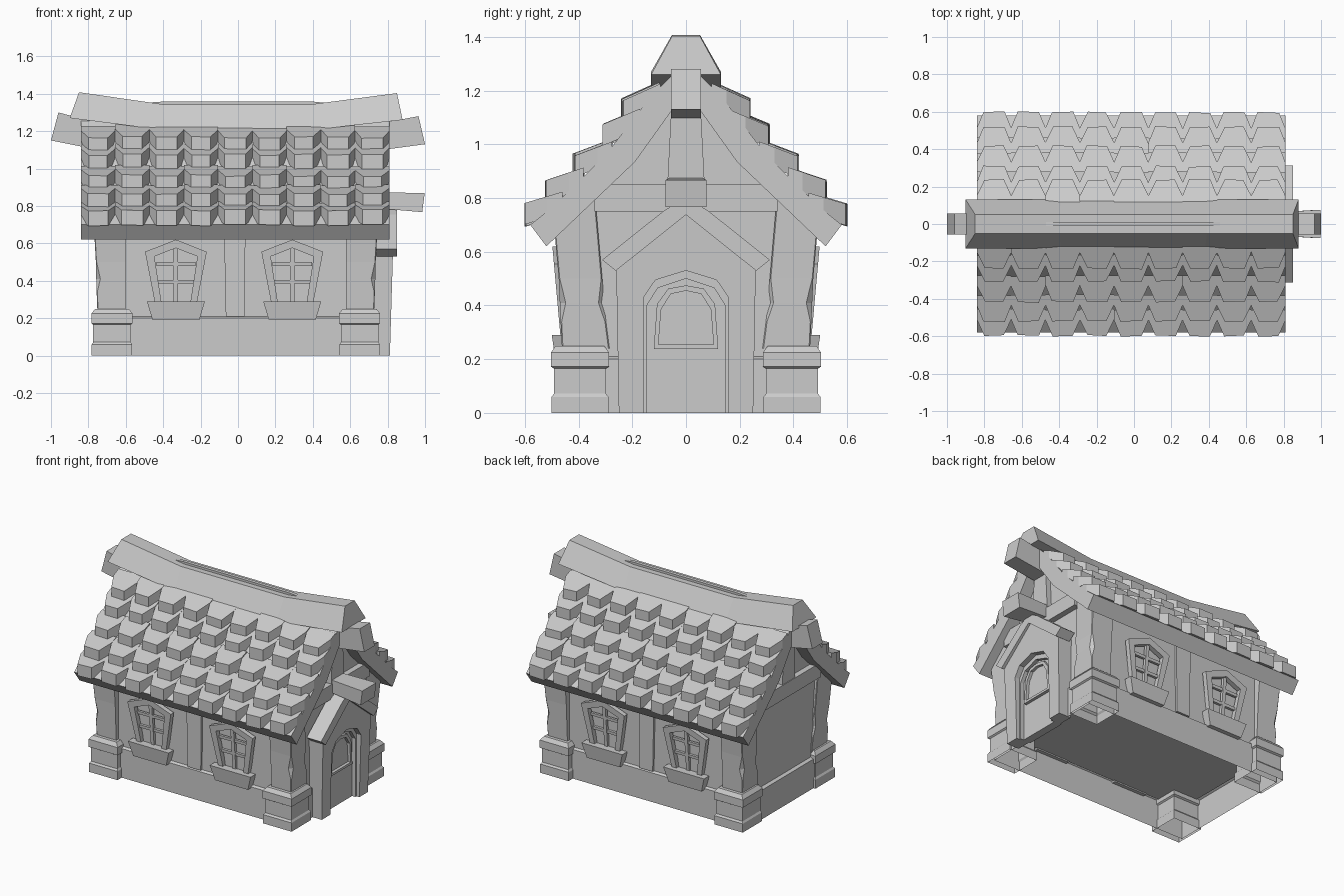
import bpy, bmesh, random

if "Cube" in bpy.data.objects:
    bpy.data.objects.remove(bpy.data.objects["Cube"])

random.seed(4)
X0 = -0.012  # symmetry centre of the house body along x


def finish(name, bm, open_test=None):
    bmesh.ops.recalc_face_normals(bm, faces=bm.faces)
    bm.normal_update()
    if open_test:
        bmesh.ops.delete(bm, geom=[f for f in bm.faces if open_test(f)], context='FACES')
    me = bpy.data.meshes.new(name)
    bm.to_mesh(me)
    bm.free()
    ob = bpy.data.objects.new(name, me)
    bpy.context.collection.objects.link(ob)
    return ob


def loft(bm, rings, cap=True):
    vs = [[bm.verts.new(p) for p in r] for r in rings]
    n = len(vs[0])
    for a, b in zip(vs, vs[1:]):
        for i in range(n):
            bm.faces.new((a[i], a[(i + 1) % n], b[(i + 1) % n], b[i]))
    if cap:
        bm.faces.new(vs[0])
        bm.faces.new(vs[-1])


def prism(name, pts, axis, a, b, open_test=None, lean=None):
    """Extrude a (y,z) profile along x, or an (x,z) profile along y."""
    put = (lambda p, t: (t, p[0], p[1])) if axis == 'x' else (lambda p, t: (p[0], t, p[1]))
    bm = bmesh.new()
    loft(bm, [[put(p, t) for p in pts] for t in (a, b)])
    if lean:
        for v in bm.verts:
            v.co.y += lean(v.co.z)
    return finish(name, bm, open_test)


def rect_stack(name, cx, cy, levels, cap):
    """Stacked rectangles (half x, half y, z), open at the bottom."""
    bm = bmesh.new()
    loft(bm, [[(cx - hx, cy - hy, z), (cx + hx, cy - hy, z), (cx + hx, cy + hy, z), (cx - hx, cy + hy, z)]
              for hx, hy, z in levels])
    top = levels[-1][2]
    return finish(name, bm, lambda f: all(v.co.z < 1e-4 for v in f.verts) or
                  (not cap and all(abs(v.co.z - top) < 1e-4 for v in f.verts)))


def box(name, x, y, z):
    return prism(name, [(y[0], z[0]), (y[1], z[0]), (y[1], z[1]), (y[0], z[1])], 'x', *x)


def sym(half):
    """Right half of a profile, from bottom to centre top, mirrored to both sides."""
    return half + [(-a, b) for a, b in reversed(half) if a > 1e-6]


def band(outer, inner):
    """Arch-shaped band, open at the bottom, from two half profiles."""
    return sym(outer) + list(reversed(sym(inner)))


# Foundation skirt and wall body, closed underneath at the top of the skirt
rect_stack("foundation", X0, 0, [(.755, .455, 0), (.755, .455, .2), (.735, .44, .21)], False)
prism("walls", sym([(.44, .2), (.44, .71), (.19, .96), (0, 1.22)]), 'x', X0 - .735, X0 + .735,
      lambda f: f.normal.z > .3)

# Stone corner pillars with chipped timber posts
for sx in (-1, 1):
    for sy in (-1, 1):
        rect_stack("corner_pillar", X0 + sx * .662, sy * .395,
                   [(.108, .106, 0), (.108, .106, .06), (.1, .096, .072), (.1, .096, .165),
                    (.11, .108, .172), (.11, .108, .225), (.09, .09, .25)], True)
        bm = bmesh.new()
        rings = []
        for xo, yo, yi, zo, zi, chip in ((.74, .462, .285, .24, .24, .004), (.744, .467, .298, .34, .34, .004),
                                         (.746, .47, .304, .41, .41, .022), (.748, .474, .312, .5, .5, .004),
                                         (.758, .49, .34, .68, .82, .004)):
            rings.append([(X0 + sx * x, sy * y, z) for x, y, z in
                          ((.59, yi, zi), (xo - chip, yi, zi), (xo, yi + chip, zi), (xo, yo - chip, zo),
                           (xo - chip, yo, zo), (.59, yo, zo))])
        loft(bm, rings)
        finish("corner_post", bm)

# Long-side centre posts and windows
for s in (-1, 1):
    prism("wall_post", [(-.065, .21), (.035, .21), (.04, .7), (-.075, .7)], 'y', s * .43, s * .455)
    for cx in (-.332, .29):
        lean = lambda z: s * (z - .29) * .09
        at = lambda pts: [(cx + a, b) for a, b in pts]
        prism("window_frame", at(band([(.11, .27), (.165, .555), (0, .62)],
                                      [(.075, .27), (.115, .53), (0, .575)])), 'y', s * .435, s * .468, lean=lean)
        prism("window_upright", at([(-.012, .28), (.012, .28), (.012, .585), (-.012, .585)]),
              'y', s * .435, s * .455, lean=lean)
        for z in (.385, .48):
            prism("window_crossbar", at([(-.105, z), (.105, z), (.105, z + .02), (-.105, z + .02)]),
                  'y', s * .435, s * .452, lean=lean)
        prism("window_box", at([(-.125, .19), (.125, .19), (.155, .29), (-.155, .29)]),
              'y', s * .43, s * .485, lean=lambda z: s * (z - .19) * .15)

# Gable timbers at both ends
for sx in (-1, 1):
    box("tie_beam", (X0 + sx * .72, X0 + sx * .775), (-.34, .34), (.75, .85))
    prism("king_post", [(-.07, .84), (.07, .84), (.055, 1.13), (-.055, 1.13)], 'x', X0 + sx * .72, X0 + sx * .77)

# Ridge beam and short beam above the door
prism("ridge_beam", [(-1, 1.15), (-.7, 1.09), (.7, 1.09), (1, 1.13), (.965, 1.28), (.7, 1.23),
                     (-.7, 1.23), (-.96, 1.3)], 'y', -.056, .056)
bm = bmesh.new()
loft(bm, [[(x, -w, zb), (x, w, zb), (x + dx, w, zt), (x + dx, -w, zt)]
          for x, dx, w, zb, zt in ((.72, 0, .06, .79, .875), (.985, .013, .076, .767, .868))])
finish("door_beam", bm)

# Roof slab profile
slab = band([(.52, .62), (.58, .70), (.5, .765), (.3, .96), (.13, 1.18), (0, 1.31)],
            [(.515, .625), (.19, .935), (0, 1.2)])
prism("roof_slab", slab, 'x', -.84, .81)

# Five rows of nine chunky tiles on each slope, with deep cut corners
bm = bmesh.new()
pitch = 1.65 / 9
for s in (-1, 1):
    for y, zt, slope in ((.598, .778, .3), (.52, .865, .34), (.417, .962, .38), (.308, 1.073, .42), (.237, 1.168, .45)):
        for i in range(9):
            cx = -.84 + pitch * (i + .5)
            yo, z = y + random.uniform(-.003, .003), zt + random.uniform(-.005, .005)
            h, f, k = pitch / 2, .053 + random.uniform(-.005, .005), random.uniform(-.003, .003)
            plan = [(-h, .14), (-h, .085), (-f, k), (f, -k), (h, .085), (h, .14)]
            loft(bm, [[(cx + x, s * (yo - d), z + slope * d - t) for x, d in plan] for t in (.08, 0)])
finish("roof_tiles", bm)

# Curved ridge cap with a raised sliver along the top
bm = bmesh.new()
loft(bm, [[(xb, -.13, zb), (xt, -.052, zt), (xt, .052, zt), (xb, .13, zb)]
          for xb, xt, zb, zt in ((-.9, -.85, 1.27, 1.408), (-.39, -.4, 1.205, 1.343),
                                 (.38, .39, 1.205, 1.343), (.88, .85, 1.26, 1.403))])
finish("ridge_cap", bm)
prism("ridge_sliver", [(-.52, 1.35), (-.4, 1.33), (.4, 1.33), (.48, 1.35), (.4, 1.358), (-.4, 1.358)],
      'y', -.012, .012)

# Doorway: surround leaning out at the top, arch trim, door leaf and arched door pane
arch = lambda w, z: [(w, 0), (w, z - .1), (w * .72, z - .035), (0, z)]
surround = prism("door_surround", band([(.25, 0), (.26, .55), (0, .76)], arch(.158, .53)), 'x', .72, .812)
for v in surround.data.vertices:
    if v.co.x > .8:
        v.co.x += .03 * v.co.z
prism("door_trim", band(arch(.162, .535), arch(.146, .5)), 'x', .72, .79)
prism("door_leaf", sym(arch(.15, .51)), 'x', .71, .765)
pane = lambda w, b, z: [(w, b), (w * .9, z - .07), (w * .55, z - .012), (0, z)]
prism("door_pane_frame", band(pane(.12, .24, .475), pane(.103, .25, .455)), 'x', .76, .785)
box("door_pane_sill", (.76, .786), (-.12, .12), (.238, .254))

# Small gabled hood over the door
prism("door_hood", band([(.262, .53), (.312, .57), (.08, .755), (0, .8)], [(.258, .532), (0, .738)]),
      'x', .74, .85)
